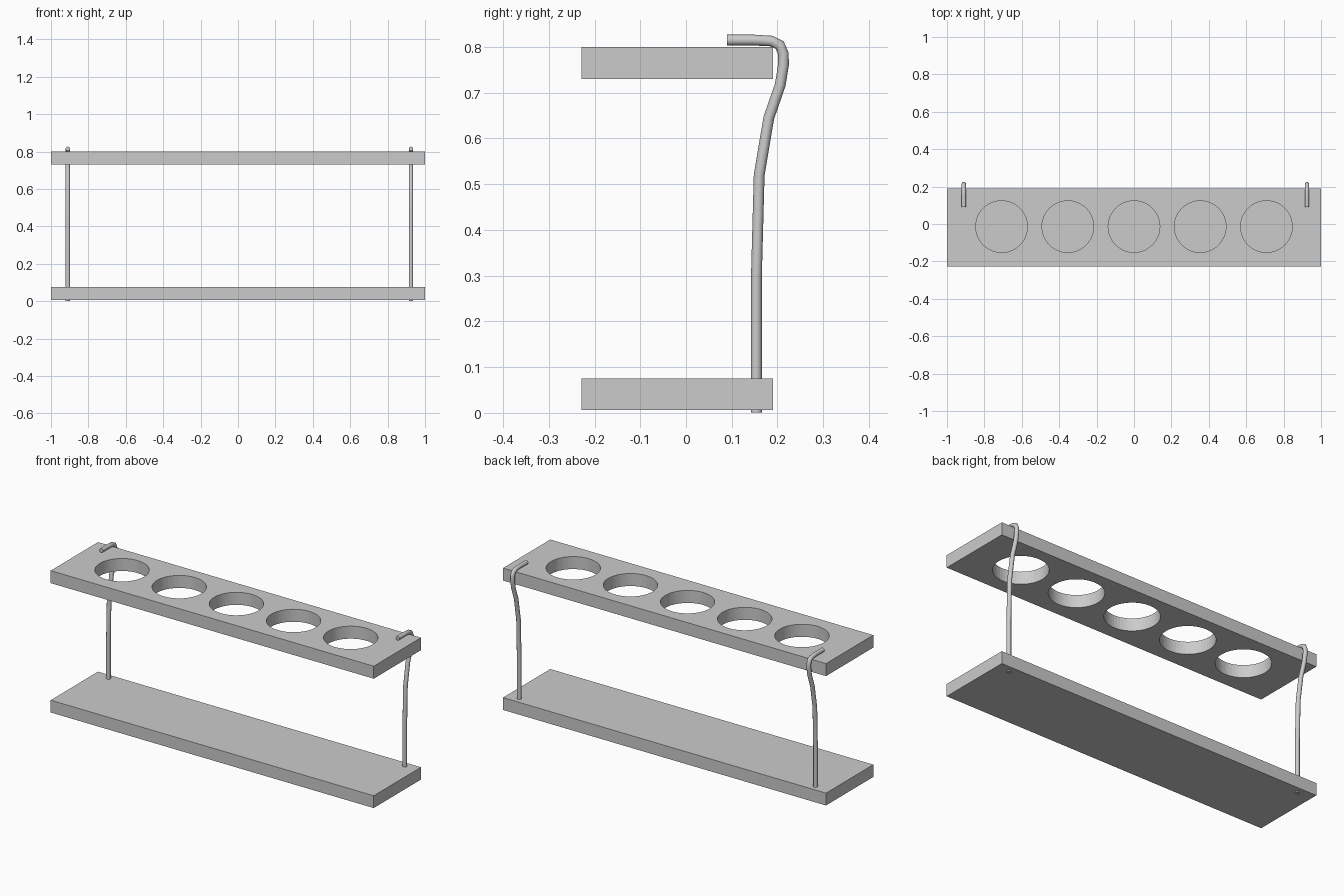
import bpy

if "Cube" in bpy.data.objects:
    bpy.data.objects.remove(bpy.data.objects["Cube"])

grey = bpy.data.materials.new("light grey")
grey.diffuse_color = (0.6, 0.6, 0.6, 1)
grey.use_nodes = True
grey.node_tree.nodes["Principled BSDF"].inputs["Base Color"].default_value = grey.diffuse_color

Y0, Y1 = -0.228, 0.19


def board(name, z0, z1):
    bpy.ops.mesh.primitive_cube_add(size=1, location=(0, (Y0 + Y1) / 2, (z0 + z1) / 2))
    ob = bpy.context.object
    ob.name = name
    ob.scale = (2, Y1 - Y0, z1 - z0)
    bpy.ops.object.transform_apply(location=True, rotation=False, scale=True)
    ob.data.materials.append(grey)
    return ob


def rod(name, x, path, radius=0.0118):
    cu = bpy.data.curves.new(name, 'CURVE')
    cu.dimensions = '3D'
    cu.bevel_depth = radius
    cu.bevel_resolution = 4
    cu.use_fill_caps = True
    sp = cu.splines.new('POLY')
    sp.points.add(len(path) - 1)
    for p, (y, z) in zip(sp.points, path):
        p.co = (x, y, z, 1)
    ob = bpy.data.objects.new(name, cu)
    bpy.context.collection.objects.link(ob)
    bpy.ops.object.select_all(action='DESELECT')
    ob.select_set(True)
    bpy.context.view_layer.objects.active = ob
    bpy.ops.object.convert(target='MESH')
    ob = bpy.context.object
    ob.data.materials.clear()
    ob.data.materials.append(grey)
    bpy.ops.object.shade_smooth_by_angle(angle=0.7)


# Shelf boards
board("base_board", 0.006, 0.075)
top = board("top_board", 0.73, 0.80)

# Five round holes through the top board
for i in range(-2, 3):
    bpy.ops.mesh.primitive_cylinder_add(vertices=48, radius=0.138, depth=0.3,
                                        location=(i * 0.354, -0.014, 0.765))
    cutter = bpy.context.object
    cutter.name = "hole_cutter"
    cutter.hide_render = True
    mod = top.modifiers.new("hole", 'BOOLEAN')
    mod.operation = 'DIFFERENCE'
    mod.solver = 'EXACT'
    mod.object = cutter
    bpy.context.view_layer.objects.active = top
    bpy.ops.object.modifier_apply(modifier=mod.name)
    bpy.data.objects.remove(cutter, do_unlink=True)

# Bent support rods hooking over the top board
path = [(0.154, 0.001), (0.154, 0.30), (0.160, 0.52), (0.181, 0.645),
        (0.206, 0.717), (0.213, 0.76), (0.213, 0.785), (0.205, 0.804),
        (0.187, 0.813), (0.15, 0.815), (0.09, 0.815)]
rod("left_rod", -0.91, path)
rod("right_rod", 0.925, path)
